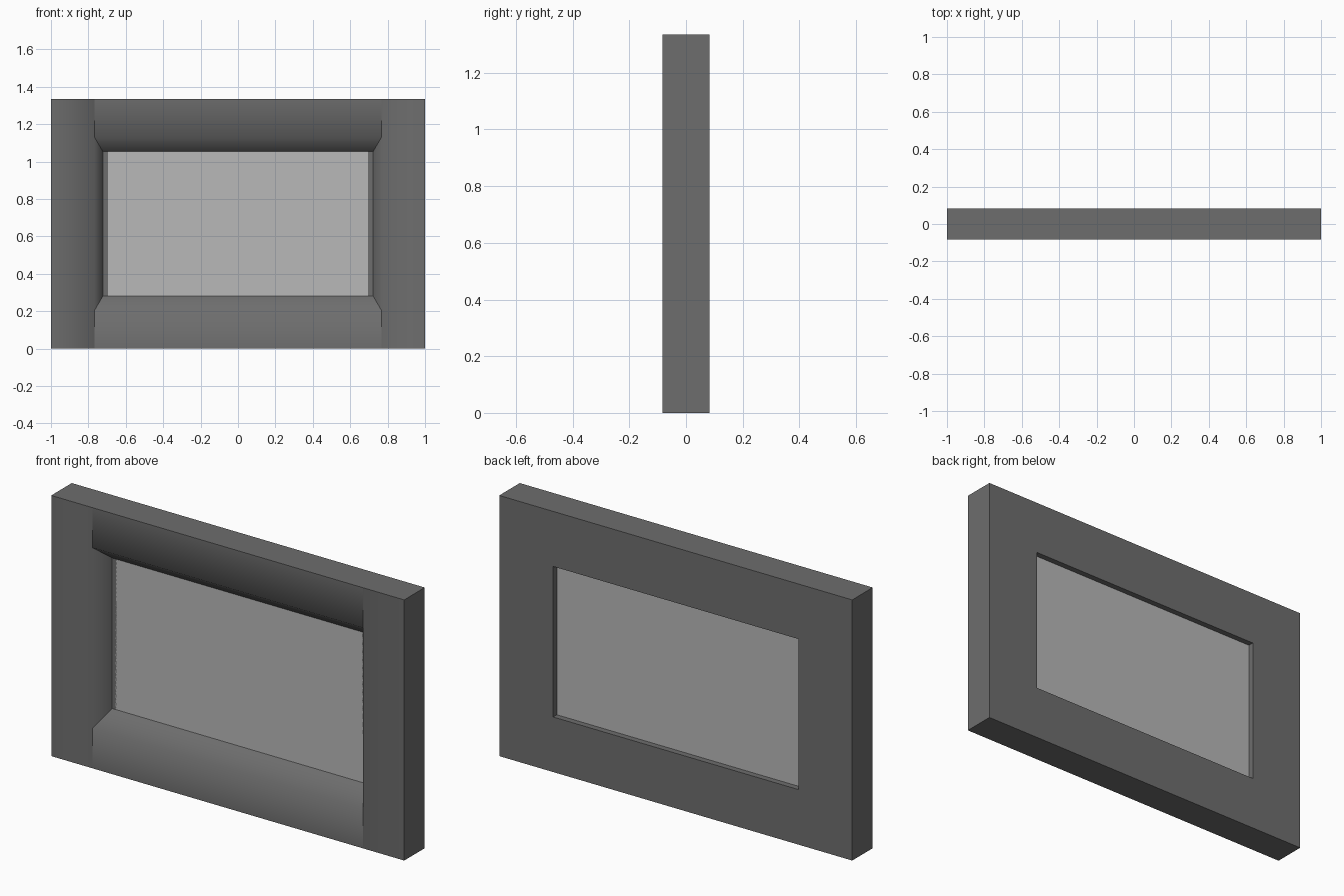
import bpy
import bmesh

HALF_W, HEIGHT, HALF_D = 1.0, 1.335, 0.083
PANEL_FRONT, PANEL_BACK = 0.012, 0.053

cube = bpy.data.objects.get("Cube")
if cube:
    bpy.data.objects.remove(cube, do_unlink=True)


def make_material(name, grey):
    mat = bpy.data.materials.new(name)
    colour = (grey, grey, grey, 1.0)
    mat.use_nodes = True
    mat.diffuse_color = colour
    bsdf = next(n for n in mat.node_tree.nodes if n.type == 'BSDF_PRINCIPLED')
    bsdf.inputs["Base Color"].default_value = colour
    return mat


dark_grey = make_material("dark_grey", 0.155)
light_grey = make_material("light_grey", 0.48)


def make_prism(name, profile, ends, place, mat, smooth_sides=0):
    """Sweep a (inset, depth) profile between two ends; place() maps to xyz."""
    bm = bmesh.new()
    first, last = [[bm.verts.new(place(u, y, t)) for u, y in profile] for t in ends]
    count = len(profile)
    for i in range(count):
        j = (i + 1) % count
        side = bm.faces.new((first[i], first[j], last[j], last[i]))
        side.smooth = i < smooth_sides
    bm.faces.new(first)
    bm.faces.new(last)
    bmesh.ops.recalc_face_normals(bm, faces=bm.faces)
    mesh = bpy.data.meshes.new(name)
    bm.to_mesh(mesh)
    bm.free()
    mesh.materials.append(mat)
    obj = bpy.data.objects.new(name, mesh)
    bpy.context.collection.objects.link(obj)
    return obj


def moulding(shoulder, lip, back_lip):
    """Flat front, softly shaded bevel, rebate for the panel, square back."""
    return [(0, -HALF_D), (shoulder, -HALF_D), (lip, PANEL_FRONT),
            (back_lip, PANEL_FRONT), (back_lip, HALF_D), (0, HALF_D)]


# Full-height posts
post = moulding(0.233, 0.278, 0.305)
for name, s in (("left_post", 1), ("right_post", -1)):
    make_prism(name, post, (0, HEIGHT),
               lambda u, y, t, s=s: (s * (HALF_W - u), y, t), dark_grey, 2)

# Rails between the posts; their bevels mitre into the post bevels
rail = [p for i, p in enumerate(moulding(0.205, 0.282, 0.282)) if i != 3]
ends = (-0.767, 0.767)
make_prism("bottom_rail", rail, ends, lambda u, y, t: (t, y, u), dark_grey, 2)
make_prism("top_rail", rail, ends, lambda u, y, t: (t, y, HEIGHT - u), dark_grey, 2)

# Recessed panel, seated in the rebate
panel = [(0.275, PANEL_FRONT), (HEIGHT - 0.275, PANEL_FRONT),
         (HEIGHT - 0.275, PANEL_BACK), (0.275, PANEL_BACK)]
make_prism("panel", panel, (-0.73, 0.73), lambda u, y, t: (t, y, u), light_grey)
